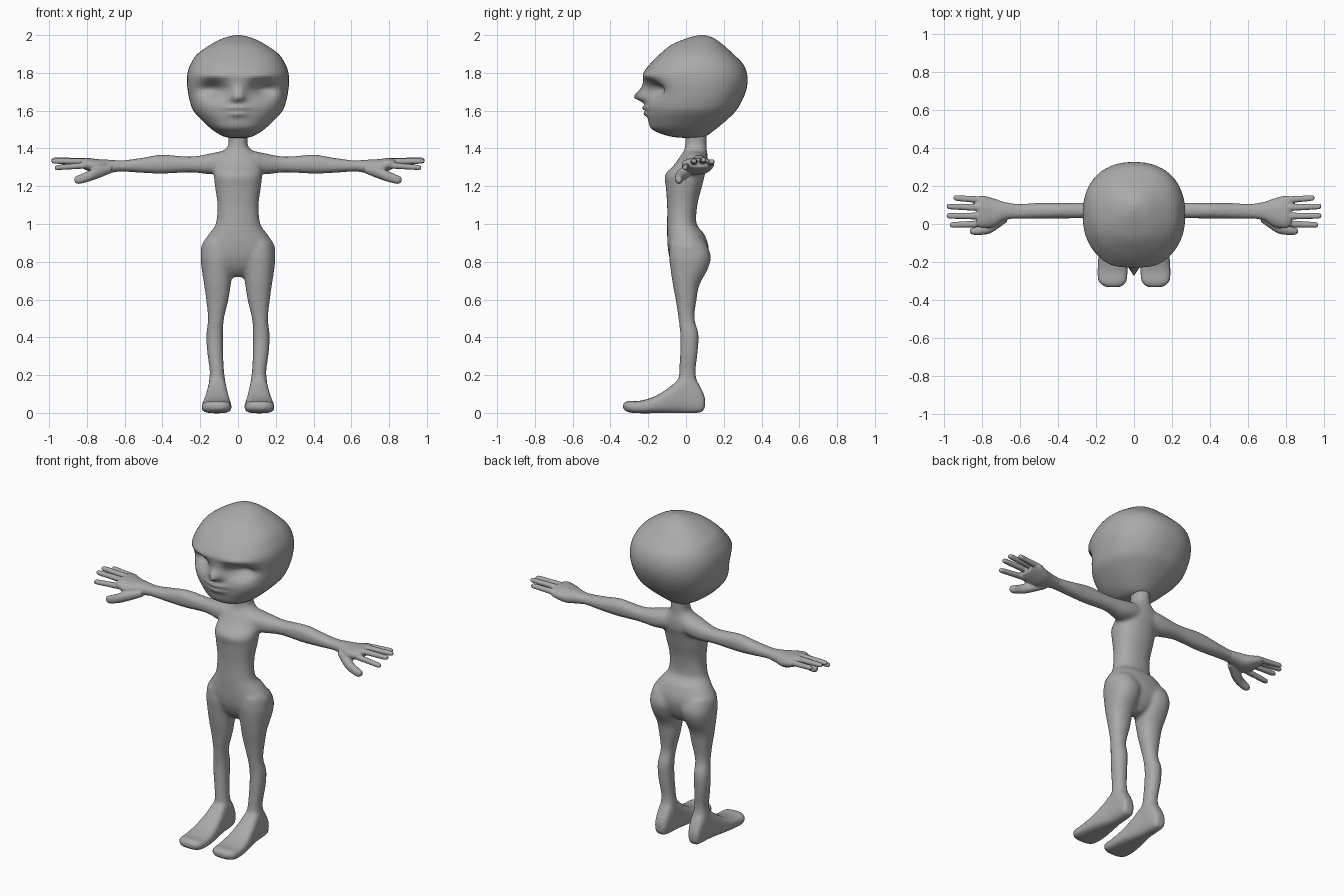
import bpy, bmesh, math

skin = bpy.data.materials.new("grey skin")
skin.diffuse_color = (0.4, 0.4, 0.4, 1)


def smooth_rows(rows, steps):
    """Catmull-Rom interpolation of the rows of a section table."""
    out = []
    for i in range(len(rows) - 1):
        p = [rows[max(0, min(len(rows) - 1, i + k))] for k in (-1, 0, 1, 2)]
        for s in range(steps):
            t = s / steps
            out.append([0.5 * (2 * b + (c - a) * t + (2 * a - 5 * b + 4 * c - d) * t * t
                               + (3 * b - a - 3 * c + d) * t ** 3) for a, b, c, d in zip(*p)])
    out.append(list(rows[-1]))
    return out


def spow(v, e):
    return math.copysign(abs(v) ** e, v)


def skin_rings(bm, rings):
    """Bridge rings of points and cap both ends."""
    vs = [[bm.verts.new(p) for p in r] for r in rings]
    n = len(vs[0])
    faces = [bm.faces.new((a[i], a[(i + 1) % n], b[(i + 1) % n], b[i]))
             for a, b in zip(vs, vs[1:]) for i in range(n)]
    faces += [bm.faces.new(vs[0][::-1]), bm.faces.new(vs[-1])]
    bmesh.ops.recalc_face_normals(bm, faces=faces)


def loft(bm, axis, rows, e=0.9, mirror=False, n=24, steps=4):
    """Rows: position on axis, then min/max on the next two axes (cyclic x, y, z)."""
    u, v = (axis + 1) % 3, (axis + 2) % 3
    rings = []
    for pos, u0, u1, v0, v1 in smooth_rows(rows, steps):
        ring = []
        for i in range(n):
            t = 2 * math.pi * i / n
            p = [0, 0, 0]
            p[axis] = pos
            p[u] = (u0 + u1) / 2 + (u1 - u0) / 2 * spow(math.cos(t), e)
            p[v] = (v0 + v1) / 2 + (v1 - v0) / 2 * spow(math.sin(t), e)
            ring.append(p)
        rings.append(ring)
    skin_rings(bm, rings)
    if mirror:
        skin_rings(bm, [[(-x, y, z) for x, y, z in r] for r in rings])


def finish(name, bm, voxel=None, smoothing=0):
    me = bpy.data.meshes.new(name)
    bm.to_mesh(me)
    bm.free()
    me.materials.append(skin)
    me.shade_smooth()
    ob = bpy.data.objects.new(name, me)
    bpy.context.collection.objects.link(ob)
    if voxel:
        m = ob.modifiers.new("fuse", 'REMESH')
        m.mode, m.voxel_size, m.use_smooth_shade = 'VOXEL', voxel, True
        m = ob.modifiers.new("soften", 'SMOOTH')
        m.factor, m.iterations = 0.5, smoothing


# Body: torso, legs, feet and arms fused into one skin
bm = bmesh.new()
torso = [(1.49, .055, 0, .11), (1.42, .051, -.005, .11), (1.39, .075, -.01, .11),
         (1.36, .11, -.03, .115), (1.31, .125, -.065, .115), (1.26, .128, -.112, .1),
         (1.2, .122, -.107, .085), (1.1, .109, -.1, .06), (1.0, .118, -.1, .056),
         (.95, .152, -.1, .095), (.88, .196, -.097, .12), (.82, .182, -.087, .115),
         (.76, .1, -.06, .09), (.72, .03, -.02, .05)]
loft(bm, 2, [(z, -w, w, f, b) for z, w, f, b in torso], n=32)
loft(bm, 2, [(.9, .03, .185, -.085, .105), (.83, .01, .198, -.09, .132),
             (.76, .025, .192, -.082, .115), (.68, .038, .18, -.07, .072),
             (.6, .05, .169, -.055, .056), (.5, .074, .159, -.04, .045),
             (.42, .079, .167, -.031, .066), (.33, .079, .164, -.031, .063),
             (.22, .074, .15, -.036, .051), (.15, .065, .155, -.04, .06),
             (.06, .07, .15, -.03, .06)], mirror=True)
# Feet, from heel to toe
loft(bm, 1, [(.1, .03, .08, .09, .14), (.085, .005, .12, .075, .15),
             (.04, -.002, .19, .065, .155), (-.02, -.002, .19, .06, .16),
             (-.085, -.002, .138, .05, .172), (-.165, -.002, .088, .038, .187),
             (-.25, -.002, .063, .033, .193), (-.305, .003, .064, .04, .187),
             (-.333, .02, .052, .07, .15)], e=0.65, mirror=True)
# Arms, from shoulder to wrist
loft(bm, 0, [(.03, -.02, .11, 1.28, 1.385), (.09, -.02, .117, 1.268, 1.385),
             (.15, .0, .117, 1.263, 1.373), (.25, .028, .113, 1.273, 1.357),
             (.4, .028, .112, 1.266, 1.367), (.5, .028, .111, 1.27, 1.352),
             (.6, .028, .107, 1.277, 1.338), (.67, .028, .107, 1.278, 1.336)], mirror=True)
finish("body", bm, 0.011, 5)

# Hands: palm, thumb and four fingers
bm = bmesh.new()
loft(bm, 0, [(.62, .03, .105, 1.28, 1.335), (.68, .02, .115, 1.27, 1.34),
             (.74, -.015, .135, 1.262, 1.343), (.8, -.022, .15, 1.283, 1.35),
             (.83, -.005, .14, 1.3, 1.342)], mirror=True)
loft(bm, 0, [(.67, .01, .06, 1.27, 1.31), (.75, -.045, .02, 1.238, 1.298),
             (.8, -.057, -.008, 1.222, 1.277), (.845, -.057, -.018, 1.212, 1.258),
             (.865, -.048, -.026, 1.222, 1.248)], mirror=True)
for y0, y1, z0, z1, tip in [(.125, .138, 1.322, 1.33, .95), (.085, .093, 1.333, 1.339, .987),
                            (.042, .043, 1.33, 1.333, .987), (.002, -.005, 1.312, 1.298, .97)]:
    rows = []
    for t, r in [(0, .018), (.3, .018), (.6, .0165), (.92, .015), (1, .009)]:
        x, y, z = .78 + (tip - .78) * t, y0 + (y1 - y0) * t, z0 + (z1 - z0) * t
        rows.append((x, y - r, y + r, z - r * .9, z + r * .9))
    loft(bm, 0, rows, mirror=True, n=12)
finish("hands", bm, 0.005, 3)

# Head: height, half width, front and back depth
head = [(1.455, .03, .0, .06), (1.465, .08, -.09, .105), (1.5, .137, -.178, .155),
        (1.55, .192, -.2, .215), (1.6, .236, -.208, .265), (1.65, .255, -.212, .295),
        (1.7, .265, -.217, .316), (1.75, .27, -.226, .326), (1.8, .267, -.224, .322),
        (1.85, .249, -.188, .3), (1.9, .215, -.138, .25), (1.95, .145, -.075, .195),
        (1.985, .075, .01, .145), (2.0, .012, .07, .1)]


def bump(x, z, cx, cz, sx, sz):
    return math.exp(-((x - cx) / sx) ** 2 - ((z - cz) / sz) ** 2)


def face_relief(x, z):
    """Eye sockets push in; nose, lips and brow push out."""
    x = abs(x)
    eye = 0.075 * bump(x, z, .135, 1.715, .07, .04 if z > 1.715 else .05)
    nose = -0.062 * bump(x, z, 0, 1.672, .028, .026 if z < 1.672 else .045)
    lips = -0.024 * bump(x, z, 0, 1.615, .055, .013) - 0.02 * bump(x, z, 0, 1.583, .045, .013)
    brow = -0.012 * bump(x, z, .13, 1.785, .08, .018)
    return eye + nose + lips + brow


rings = []
for z, w, front, back in smooth_rows(head, 5):
    mid = front + (back - front) * 0.5
    ring = []
    for i in range(72):
        t = 2 * math.pi * i / 72
        c, s = math.cos(t), math.sin(t)
        x = w * spow(c, .88)
        y = mid + spow(s, .88) * (back - mid if s > 0 else mid - front)
        if s < 0:
            y += face_relief(x, z) * min(1, -s * 2)
        ring.append((x, y, z))
    rings.append(ring)
bm = bmesh.new()
skin_rings(bm, rings)
finish("head", bm)
